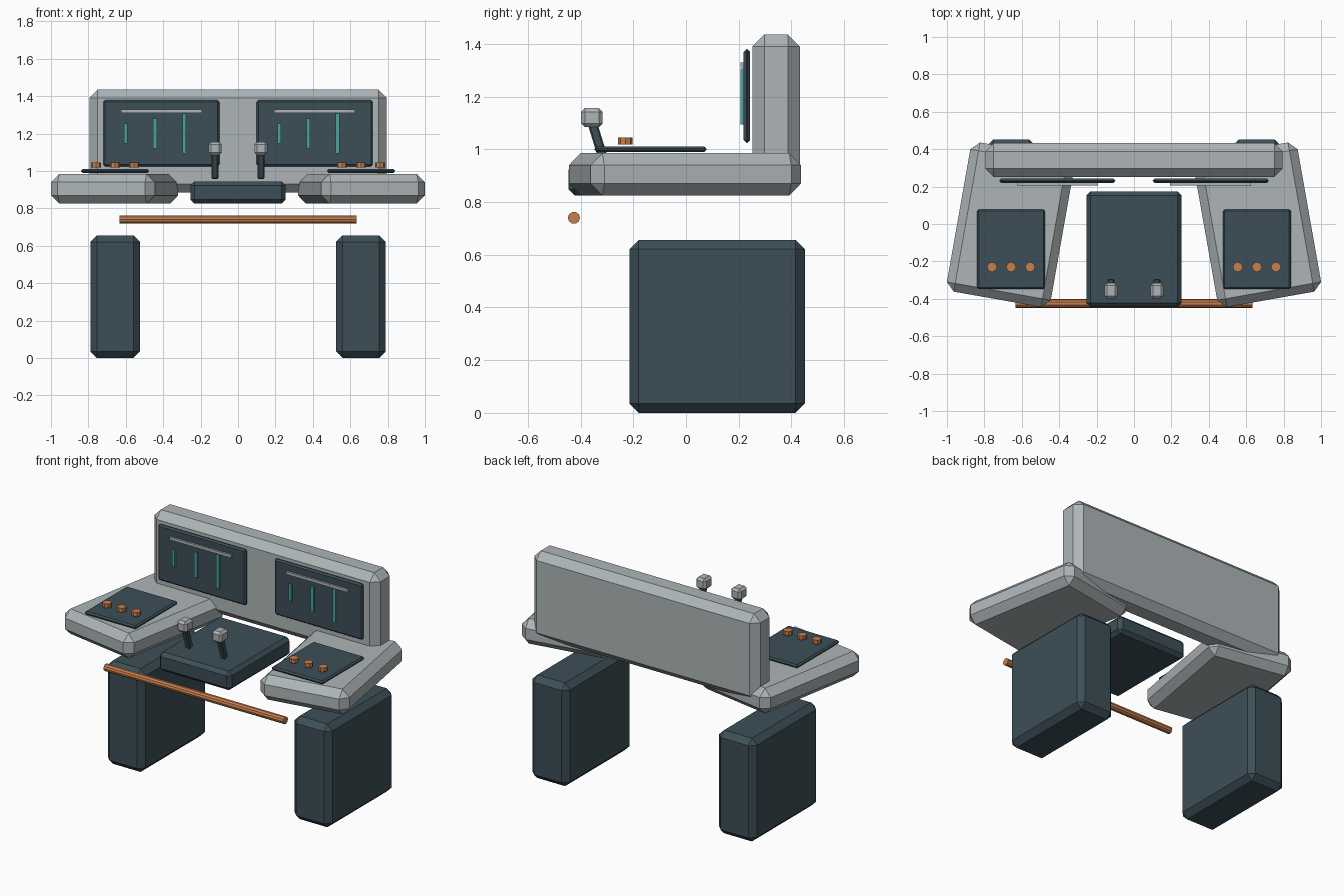
import bpy, math
from mathutils import Vector

cube = bpy.data.objects.get("Cube")
if cube:
    bpy.data.objects.remove(cube, do_unlink=True)


def material(name, rgb):
    m = bpy.data.materials.new(name)
    m.use_nodes = True
    m.diffuse_color = (*rgb, 1)
    m.node_tree.nodes["Principled BSDF"].inputs["Base Color"].default_value = (*rgb, 1)
    return m


GREY = material("light_grey", (0.42, 0.46, 0.475))
DARK = material("dark_slate", (0.045, 0.078, 0.095))
COPPER = material("copper", (0.58, 0.21, 0.075))
TEAL = material("teal", (0.07, 0.36, 0.36))


def finish(name, mat, bevel=0):
    ob = bpy.context.object
    ob.name = ob.data.name = name
    ob.data.materials.append(mat)
    if bevel:
        mod = ob.modifiers.new("chamfer", "BEVEL")
        mod.width = bevel
        mod.segments = 1
    return ob


def box(name, centre, size, mat, bevel=0, rot=(0, 0, 0)):
    bpy.ops.mesh.primitive_cube_add(size=1, location=centre, rotation=rot)
    ob = bpy.context.object
    for v in ob.data.vertices:
        v.co *= Vector(size)
    return finish(name, mat, bevel)


def cylinder(name, centre, radius, depth, sides, mat, rot=(0, 0, 0)):
    bpy.ops.mesh.primitive_cylinder_add(vertices=sides, radius=radius, depth=depth,
                                        location=centre, rotation=rot)
    return finish(name, mat)


# Central parts
box("back_panel", (0, 0.342, 1.16), (1.59, 0.18, 0.55), GREY, 0.045)
box("centre_desk", (0, -0.135, 0.885), (0.508, 0.62, 0.12), DARK, 0.022)
cylinder("front_rail", (0, -0.425, 0.74), 0.023, 1.265, 10, COPPER, (0, math.pi / 2, 0))

for side, s in (("right", -1), ("left", 1)):
    # Pedestal and angled wing desk
    box(side + "_pedestal", (s * 0.657, 0.118, 0.328), (0.265, 0.665, 0.656), DARK, 0.035)
    box(side + "_wing_desk", (s * 0.66, -0.004, 0.905), (0.564, 0.81, 0.16), GREY, 0.045,
        (0, 0, s * math.radians(10)))

    # Control plate with a row of knobs
    box(side + "_control_plate", (s * 0.657, -0.135, 1.0), (0.363, 0.425, 0.022), DARK, 0.009)
    for i in range(3):
        cylinder(f"{side}_knob_{i + 1}", (s * 0.657 + (i - 1) * 0.102, -0.23, 1.032),
                 0.027, 0.026, 8, COPPER)

    # Display with a header line and level bars
    cx = s * 0.41
    box(side + "_display", (cx, 0.231, 1.202), (0.62, 0.024, 0.355), DARK, 0.01)
    box(side + "_display_header", (cx, 0.212, 1.32), (0.433, 0.012, 0.018), GREY)
    for i in range(3):
        box(f"{side}_level_bar_{i + 1}", (cx - 0.19 + i * 0.156, 0.212, 1.2),
            (0.02, 0.012, 0.107 + i * 0.053), TEAL)

    # Leaning lever with a block grip
    box(side + "_lever_shaft", (s * 0.123, -0.334, 1.03), (0.036, 0.036, 0.145), DARK, 0.006,
        (math.radians(17), 0, 0))
    box(side + "_lever_grip", (s * 0.123, -0.357, 1.12), (0.07, 0.082, 0.072), GREY, 0.014)
